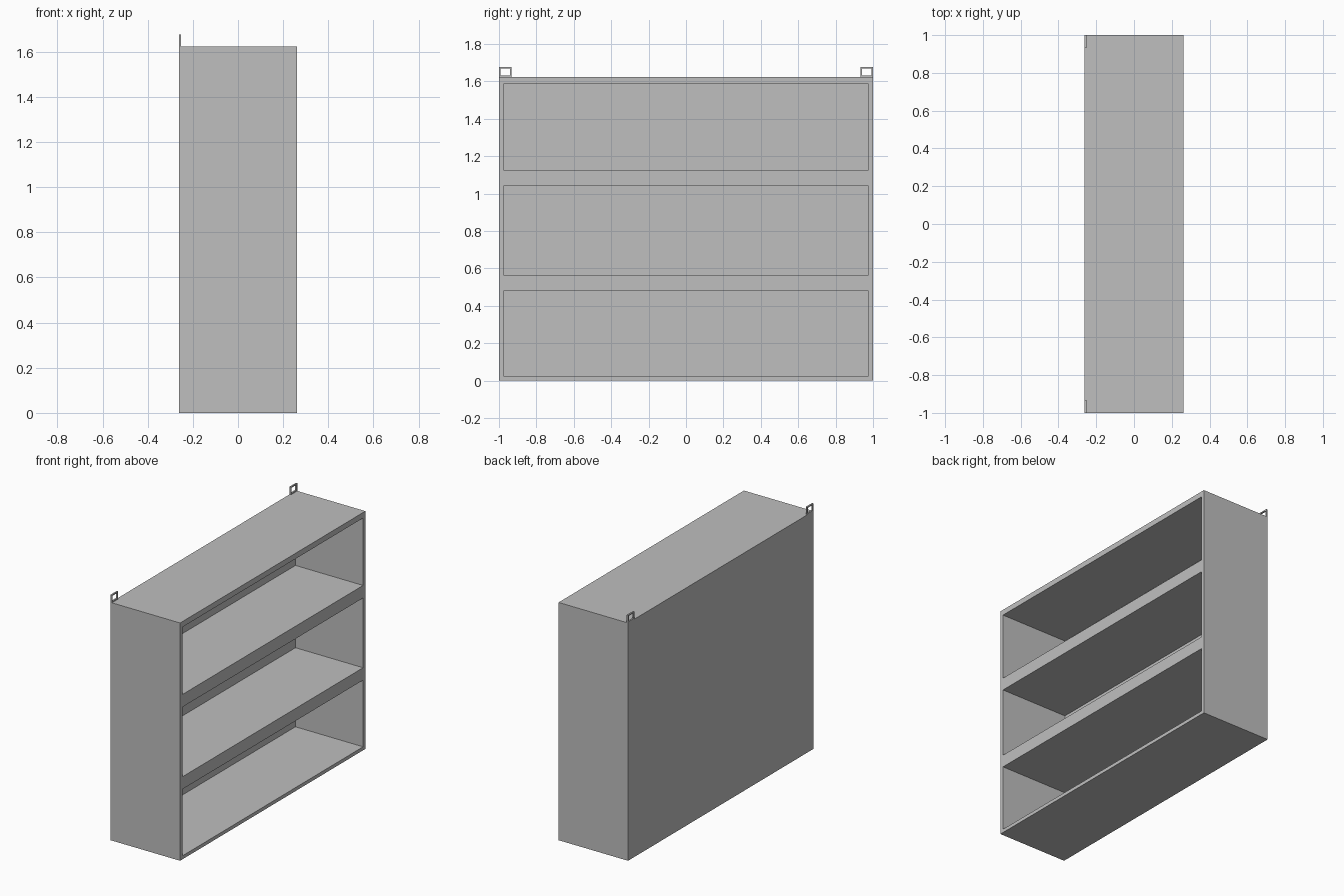
import bpy

cube = bpy.data.objects.get("Cube")
if cube:
    bpy.data.objects.remove(cube, do_unlink=True)

WIDTH, DEPTH, HEIGHT = 2.0, 0.525, 1.624
BACK, FRONT = -DEPTH / 2, DEPTH / 2
SIDE, BACKING = 0.025, 0.014

grey = bpy.data.materials.new("light_grey")
grey.use_nodes = True
colour = (0.52, 0.52, 0.52, 1)
grey.diffuse_color = colour
grey.node_tree.nodes["Principled BSDF"].inputs["Base Color"].default_value = colour


def box(name, low, high):
    """Box spanning two opposite corners."""
    bpy.ops.mesh.primitive_cube_add(size=1, location=[(a + b) / 2 for a, b in zip(low, high)])
    obj = bpy.context.object
    obj.name = name
    obj.scale = [b - a for a, b in zip(low, high)]
    bpy.ops.object.transform_apply(location=True, rotation=True, scale=True)
    obj.data.materials.append(grey)
    return obj


def cut(obj, low, high):
    """Cut a box-shaped hole and discard the cutter."""
    cutter = box("cutter", low, high)
    cutter.hide_render = True
    mod = obj.modifiers.new("opening", "BOOLEAN")
    mod.operation = "DIFFERENCE"
    mod.solver = "EXACT"
    mod.object = cutter
    bpy.context.view_layer.objects.active = obj
    bpy.ops.object.modifier_apply(modifier=mod.name)
    bpy.data.objects.remove(cutter, do_unlink=True)


# Cabinet body with three open compartments facing +x
body = box("shelf_cabinet", (BACK, -WIDTH / 2, 0), (FRONT, WIDTH / 2, HEIGHT))
for bottom, top in ((0.024, 0.479), (0.564, 1.04), (1.126, 1.586)):
    cut(body, (BACK + BACKING, -WIDTH / 2 + SIDE, bottom),
        (FRONT + 0.1, WIDTH / 2 - SIDE, top))

# Flat hanging loops at both ends of the back edge
LOOP_W, LOOP_H, BAR, PLATE = 0.068, 0.053, 0.008, 0.01
for name, y in (("hanging_loop_front", -WIDTH / 2), ("hanging_loop_back", WIDTH / 2 - LOOP_W)):
    loop = box(name, (BACK, y, HEIGHT), (BACK + PLATE, y + LOOP_W, HEIGHT + LOOP_H))
    cut(loop, (BACK - 0.1, y + BAR, HEIGHT + BAR),
        (BACK + 0.1, y + LOOP_W - BAR, HEIGHT + LOOP_H - BAR))
